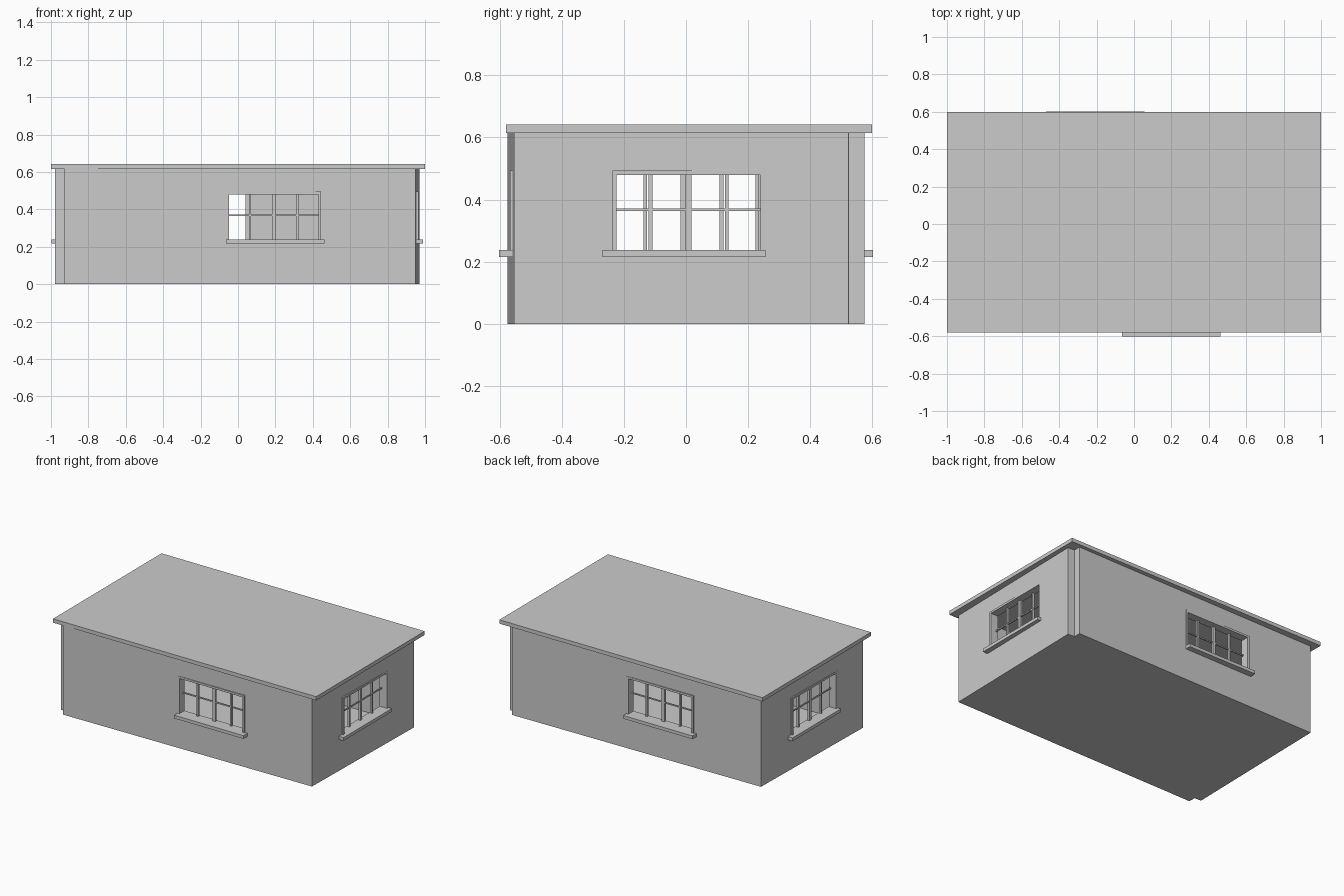
import bpy, bmesh, math
from mathutils import Matrix, Vector

if "Cube" in bpy.data.objects:
    bpy.data.objects.remove(bpy.data.objects["Cube"])

CX = -0.004  # axis of the half-turn symmetry of the walls


def half_turn(pts):
    return pts + [(2 * CX - x, -y) for x, y in pts]


def finish(name, bm):
    bmesh.ops.recalc_face_normals(bm, faces=bm.faces)
    me = bpy.data.meshes.new(name)
    bm.to_mesh(me)
    bm.free()
    ob = bpy.data.objects.new(name, me)
    bpy.context.collection.objects.link(ob)
    return ob


def prism(name, pts, z0, z1):
    bm = bmesh.new()
    f = bm.faces.new([bm.verts.new((x, y, z0)) for x, y in pts])
    ext = bmesh.ops.extrude_face_region(bm, geom=[f])
    top = [v for v in ext["geom"] if isinstance(v, bmesh.types.BMVert)]
    bmesh.ops.translate(bm, verts=top, vec=(0, 0, z1 - z0))
    return finish(name, bm)


def boxes(name, parts, mat=Matrix()):
    bm = bmesh.new()
    for x0, x1, y0, y1, z0, z1 in parts:
        c = Vector(((x0 + x1) / 2, (y0 + y1) / 2, (z0 + z1) / 2))
        bmesh.ops.create_cube(bm, size=1, matrix=mat @ Matrix.Translation(c)
                              @ Matrix.Diagonal((x1 - x0, y1 - y0, z1 - z0, 1)))
    return finish(name, bm)


def cut(ob, cutter):
    cutter.hide_render = True
    m = ob.modifiers.new("cut", 'BOOLEAN')
    m.operation, m.object, m.solver = 'DIFFERENCE', cutter, 'EXACT'
    bpy.context.view_layer.objects.active = ob
    bpy.ops.object.modifier_apply(modifier=m.name)
    bpy.data.objects.remove(cutter)


# Walls: slightly skewed outline with two notched corners
walls = prism("walls", half_turn([(-0.978, -0.523), (-0.928, -0.525),
                                  (-0.928, -0.574), (0.949, -0.553)]), 0, 0.616)
cut(walls, prism("room_cutter", half_turn([(-0.925, -0.47), (-0.875, -0.47),
                                           (-0.875, -0.522), (0.897, -0.502)]), 0.012, 0.7))

# Flat roof slab
boxes("roof", [(-1, 1, -0.58, 0.598, 0.615, 0.641)])


def window(name, a, b, s0, s1, out, lip, mat):
    """Window facing local -y, spanning x = a..b, with its front at y = -out."""
    z0, z1, t = 0.236, 0.494, 0.014
    f, k = -out, -out + 0.056
    cut(walls, boxes(name + "_cutter",
                     [(a + 0.004, b - 0.004, f - 0.1, k + 0.06, z0 - 0.01, z1 - 0.004)], mat))
    # Outer frame
    boxes(name + "_frame", [(a, a + t, f, k, z0, z1), (b - t, b, f, k, z0, z1),
                            (a + t, b - t, f, k, z1 - t, z1)], mat)
    # Mullion and glazing bars
    w, c = b - a, (a + b) / 2
    bars = [(x - h, x + h, f + 0.034, f + 0.050, z0, z1 - t)
            for x, h in ((c - w / 4, 0.006), (c, 0.010), (c + w / 4, 0.006))]
    bars.append((a + t, b - t, f + 0.038, f + 0.046, 0.364, 0.372))
    boxes(name + "_bars", bars, mat)
    # Sill
    boxes(name + "_sill", [(s0, s1, f - lip, k, 0.216, 0.238)], mat)


turn = Matrix.Translation((2 * CX, 0, 0)) @ Matrix.Rotation(math.pi, 4, 'Z')
quarter = Matrix.Rotation(math.pi / 2, 4, 'Z')
for side, mat in (("front", Matrix()), ("back", turn)):
    window(side + "_window", -0.063, 0.444, -0.064, 0.462, 0.567, 0.035, mat)
for side, mat in (("right", quarter), ("left", turn @ quarter)):
    window(side + "_window", -0.237, 0.254, -0.268, 0.256, 0.965, 0.025, mat)
